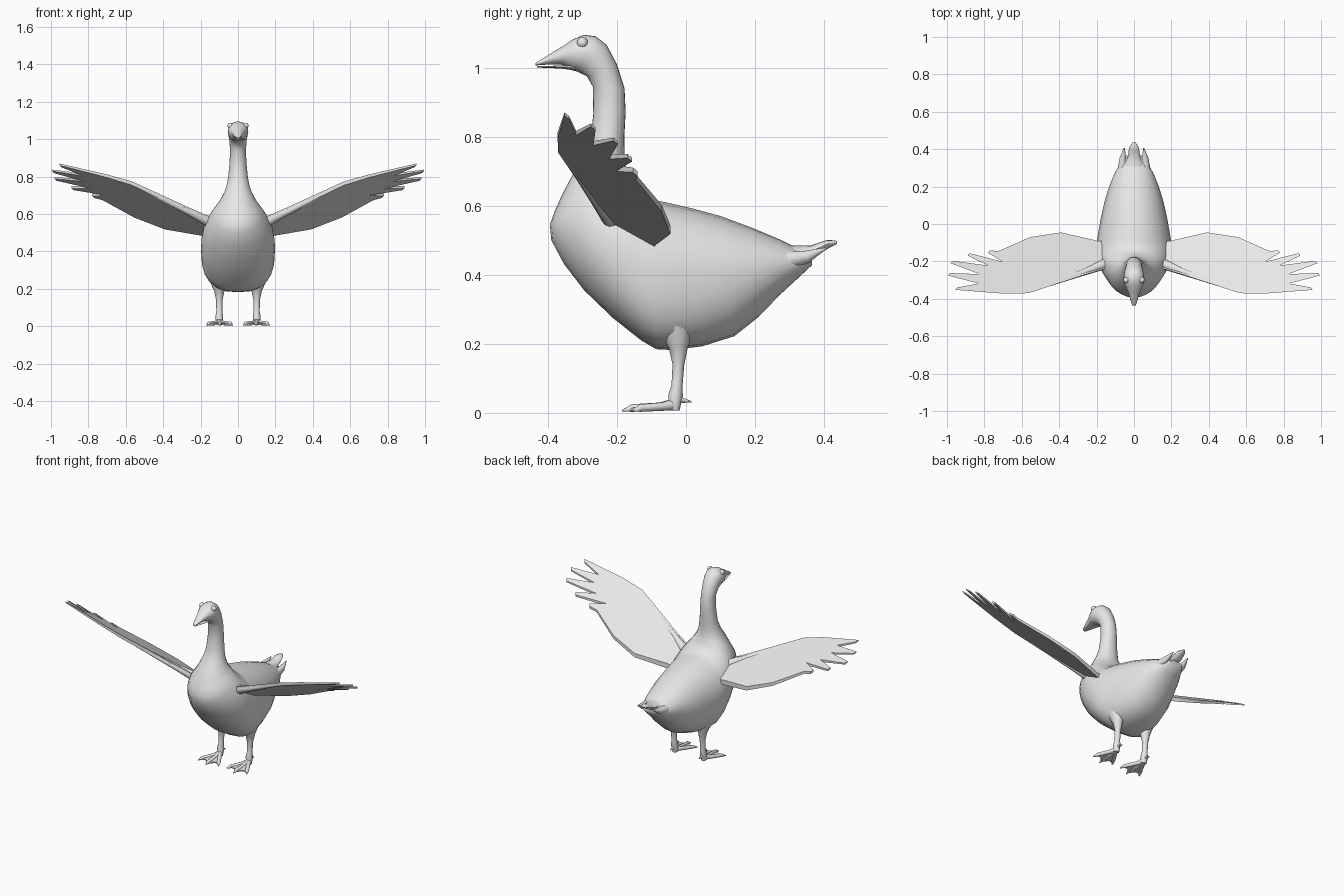
import bpy, bmesh, math
from mathutils import Vector

if "Cube" in bpy.data.objects:
    bpy.data.objects.remove(bpy.data.objects["Cube"])

grey = bpy.data.materials.new("plumage grey")
grey.diffuse_color = (0.8, 0.8, 0.8, 1)
grey.use_nodes = True
grey.node_tree.nodes["Principled BSDF"].inputs["Base Color"].default_value = grey.diffuse_color


def finish(bm, name, angle=50):
    bmesh.ops.recalc_face_normals(bm, faces=bm.faces)
    me = bpy.data.meshes.new(name)
    bm.to_mesh(me)
    bm.free()
    ob = bpy.data.objects.new(name, me)
    bpy.context.collection.objects.link(ob)
    me.materials.append(grey)
    bpy.ops.object.select_all(action='DESELECT')
    ob.select_set(True)
    bpy.context.view_layer.objects.active = ob
    bpy.ops.object.shade_smooth_by_angle(angle=math.radians(angle))
    return ob


def skin(bm, rings):
    """Join rings of points with quads and close both ends."""
    vs = [[bm.verts.new(p) for p in r] for r in rings]
    n = len(vs[0])
    for a, b in zip(vs, vs[1:]):
        for i in range(n):
            bm.faces.new((a[i], a[(i + 1) % n], b[(i + 1) % n], b[i]))
    bm.faces.new(vs[0])
    bm.faces.new(vs[-1])


def smooth_rows(rows, steps):
    """Curve smoothly through the given rows of values."""
    out = []
    for i in range(len(rows) - 1):
        a, b, c, d = (rows[min(max(i + k, 0), len(rows) - 1)] for k in (-1, 0, 1, 2))
        for t in (k / steps for k in range(steps)):
            out.append([q + .5 * t * (r - p + t * (2 * p - 5 * q + 4 * r - s + t * (3 * (q - r) + s - p)))
                        for p, q, r, s in zip(a, b, c, d)])
    return out + [rows[-1]]


def loft(name, rows, n=24, steps=2):
    """Each row: top y, top z, bottom y, bottom z, half width."""
    bm = bmesh.new()
    rings = []
    for ty, tz, by, bz, w in smooth_rows(rows, steps):
        top, bot = Vector((0, ty, tz)), Vector((0, by, bz))
        # The wide, low belly is squarer underneath
        square = 1 - .25 * min(max((w - .13) / .06, 0), 1) * math.exp(-((bz - .2) / .12) ** 2)
        ring = []
        for i in range(n):
            t = 2 * math.pi * i / n
            c, s = math.cos(t), math.sin(t)
            k = square if c < 0 else 1
            u = math.copysign(abs(c) ** k, c)
            x = w * math.copysign(abs(s) ** k, s)
            p = top.lerp(bot, .47 - u * (.47 if u > 0 else .53))
            ring.append((x, p.y, p.z))
        rings.append(ring)
    skin(bm, rings)
    return finish(bm, name)


def tube(name, pts, n=12):
    """Round tube through points (x, y, z, radius)."""
    bm = bmesh.new()
    P = [Vector(p[:3]) for p in pts]
    rings = []
    for i, p in enumerate(pts):
        d = (P[min(i + 1, len(P) - 1)] - P[max(i - 1, 0)]).normalized()
        a = d.cross(Vector((0, 0, 1)) if abs(d.z) < .7 else Vector((0, 1, 0))).normalized()
        b = d.cross(a)
        rings.append([P[i] + p[3] * (a * math.cos(t) + b * math.sin(t))
                      for t in (2 * math.pi * k / n for k in range(n))])
    skin(bm, rings)
    return finish(bm, name)


def plate(name, outline, height, thick):
    """Flat outline (x, y) laid on a height function with a thickness function."""
    bm = bmesh.new()
    lo, hi = [[bm.verts.new((x, y, height(x, y) + s * thick(x, y))) for x, y in outline]
              for s in (-1, 1)]
    bm.faces.new(hi)
    bm.faces.new(lo[::-1])
    for i in range(len(lo)):
        j = (i + 1) % len(lo)
        bm.faces.new((lo[i], lo[j], hi[j], hi[i]))
    return finish(bm, name, 30)


# Body, neck, head and upper beak in one skin
loft("body", [
    (.365, .455, .365, .428, .045), (.27, .503, .27, .34, .105),
    (.1, .57, .14, .222, .158), (-.06, .61, -.04, .182, .192),
    (-.11, .62, -.13, .21, .198), (-.15, .65, -.295, .355, .185),
    (-.166, .685, -.39, .50, .14), (-.172, .705, -.38, .585, .108),
    (-.178, .74, -.328, .69, .073), (-.178, .81, -.278, .78, .053),
    (-.178, .94, -.27, .945, .042), (-.23, 1.066, -.308, .985, .052),
    (-.295, 1.095, -.33, .992, .054), (-.36, 1.06, -.362, 1.009, .032),
    (-.425, 1.02, -.425, 1.007, .014), (-.436, 1.012, -.436, 1.006, .007)])

# Lower beak, leaving a thin mouth line
loft("lower_beak", [(-.32, 1.008, -.32, .99, .035), (-.36, 1.006, -.36, .997, .027),
                    (-.432, 1.004, -.432, 1.0, .008)], 16)

# Middle tail feather
loft("tail_feather_middle", [(.30, .485, .30, .455, .05), (.36, .485, .36, .45, .033),
                             (.405, .50, .41, .475, .026), (.438, .498, .438, .49, .006)], 12)

# Wing outline: front edge, then feather tips each followed by a notch, then rear edge
front = [(.07, -.19), (.14, -.235), (.26, -.27), (.565, -.37), (.70, -.372)]
tips = [(.955, -.345), (.995, -.268), (.98, -.203), (.89, -.162), (.78, -.147)]
notches = [(.83, -.318), (.825, -.268), (.78, -.222), (.70, -.202)]
rear = [(.725, -.145), (.555, -.07), (.39, -.045), (.195, -.09), (.10, -.10)]
wing = list(front)
for i, (x, y) in enumerate(tips):
    wing += [(x, y - .007), (x - .01, y + .006)] + notches[i:i + 1]
wing += rear

for side, s in (("right", 1), ("left", -1)):
    tube("tail_feather_" + side, [(s * .06, .28, .44, .03), (s * .06, .35, .452, .018),
                                  (s * .052, .405, .476, .003)])

    plate("wing_" + side, [(s * x, y) for x, y in wing],
          lambda x, y: .393 + .287 * abs(x) - .564 * y,
          lambda x, y: .018 - .014 * abs(x))
    # Rounded front edge at the shoulder
    tube("wing_shoulder_" + side, [(s * .10, -.19, .535, .03), (s * .16, -.215, .562, .028),
                                   (s * .26, -.255, .61, .018), (s * .565, -.362, .758, .006)])

    # Thigh, shank and ankle
    leg = [(-.03, .32, .065), (-.03, .25, .055), (-.022, .19, .028), (-.022, .14, .017),
           (-.026, .08, .016), (-.03, .05, .021), (-.035, .008, .016)]
    tube("leg_" + side, [(s * .10, y, z, r) for y, z, r in leg])

    # Toes tapering to claws
    for k, (tx, ty) in enumerate(((.032, -.15), (.097, -.178), (.165, -.15))):
        path = []
        for f, z, r in ((0, .024, .017), (.3, .018, .012), (.85, .014, .011), (1.05, .006, .002)):
            v = Vector((.10, -.035)).lerp(Vector((tx, ty)), f)
            path.append((s * v.x, v.y, z, r))
        tube(f"toe_{k + 1}_" + side, path, 8)
    tube("hind_toe_" + side, [(s * .10, -.03, .04, .012), (s * .10, .016, .032, .002)], 8)

    # Scalloped web between the toes
    web = [(.10, -.03), (.035, -.142), (.066, -.138), (.097, -.168), (.131, -.138), (.162, -.142)]
    plate("web_" + side, [(s * x, y) for x, y in web],
          lambda x, y: .022 + .09 * (y + .03), lambda x, y: .004)

    # Eye
    bm = bmesh.new()
    bmesh.ops.create_uvsphere(bm, u_segments=16, v_segments=10, radius=.016)
    bmesh.ops.translate(bm, verts=bm.verts, vec=(s * .041, -.30, 1.072))
    finish(bm, "eye_" + side)
